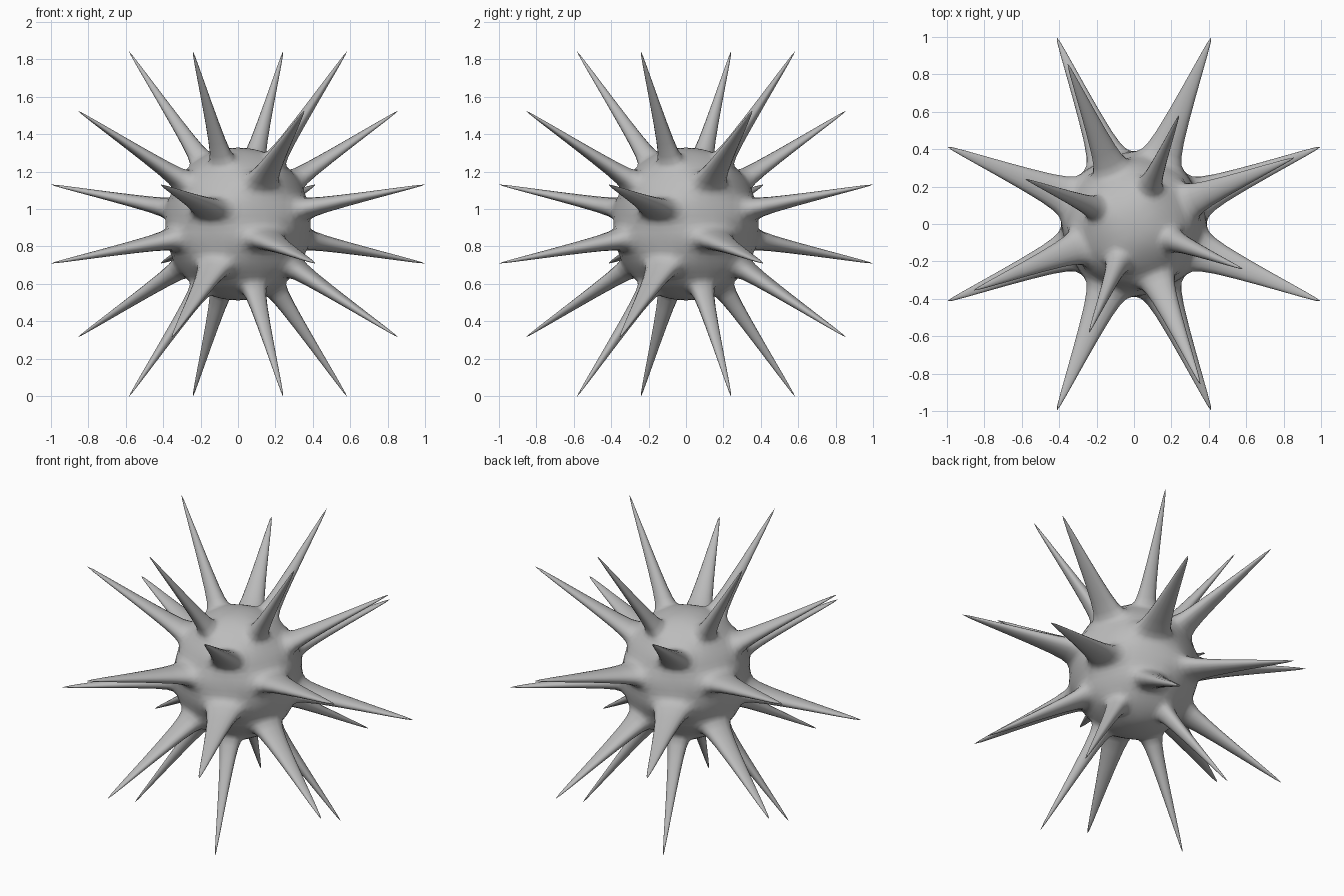
import bpy, bmesh, math

if "Cube" in bpy.data.objects:
    bpy.data.objects.remove(bpy.data.objects["Cube"])

R = 0.42          # cage radius of the core
LENGTH = 0.78     # spike extrusion length
BASE = 0.6        # inset of the spike root
TIP = 0.02        # tip size relative to its root
CENTRE_Z = 0.92

# Core: low-poly sphere cage
bm = bmesh.new()
bmesh.ops.create_uvsphere(bm, u_segments=8, v_segments=8, radius=R)
bm.normal_update()

# Checkerboard choice of faces, leaving the pole caps plain
chosen = []
for f in bm.faces:
    c = f.calc_center_median()
    ring = int(math.degrees(c.angle((0, 0, 1))) / 22.5)
    sector = int((math.degrees(math.atan2(c.y, c.x)) % 360) / 45)
    if len(f.verts) == 4 and (ring + sector) % 2 == 0:
        chosen.append(f)


def pull(face, scale, normal, height):
    """Extrude one face, shrink it and move it outwards; return the cap."""
    c = face.calc_center_median()
    cap = bmesh.ops.extrude_discrete_faces(bm, faces=[face])["faces"][0]
    for v in cap.verts:
        v.co = c + (v.co - c) * scale + normal * height
    return cap


# Spikes: inset root, then a long taper
for f in chosen:
    n = f.normal.copy()
    root = pull(f, BASE, n, 0)
    pull(root, TIP, n, LENGTH)

for f in bm.faces:
    f.smooth = True
mesh = bpy.data.meshes.new("spiky_ball")
bm.to_mesh(mesh)
bm.free()

ball = bpy.data.objects.new("spiky_ball", mesh)
bpy.context.collection.objects.link(ball)
ball.location.z = CENTRE_Z

# Dark grey surface
mat = bpy.data.materials.new("dark_grey")
mat.diffuse_color = (0.5, 0.5, 0.5, 1)
mat.use_nodes = True
mat.node_tree.nodes["Principled BSDF"].inputs["Base Color"].default_value = mat.diffuse_color
mesh.materials.append(mat)

# Rounded core and tapered spikes
sub = ball.modifiers.new("smooth", 'SUBSURF')
sub.levels = sub.render_levels = 2
